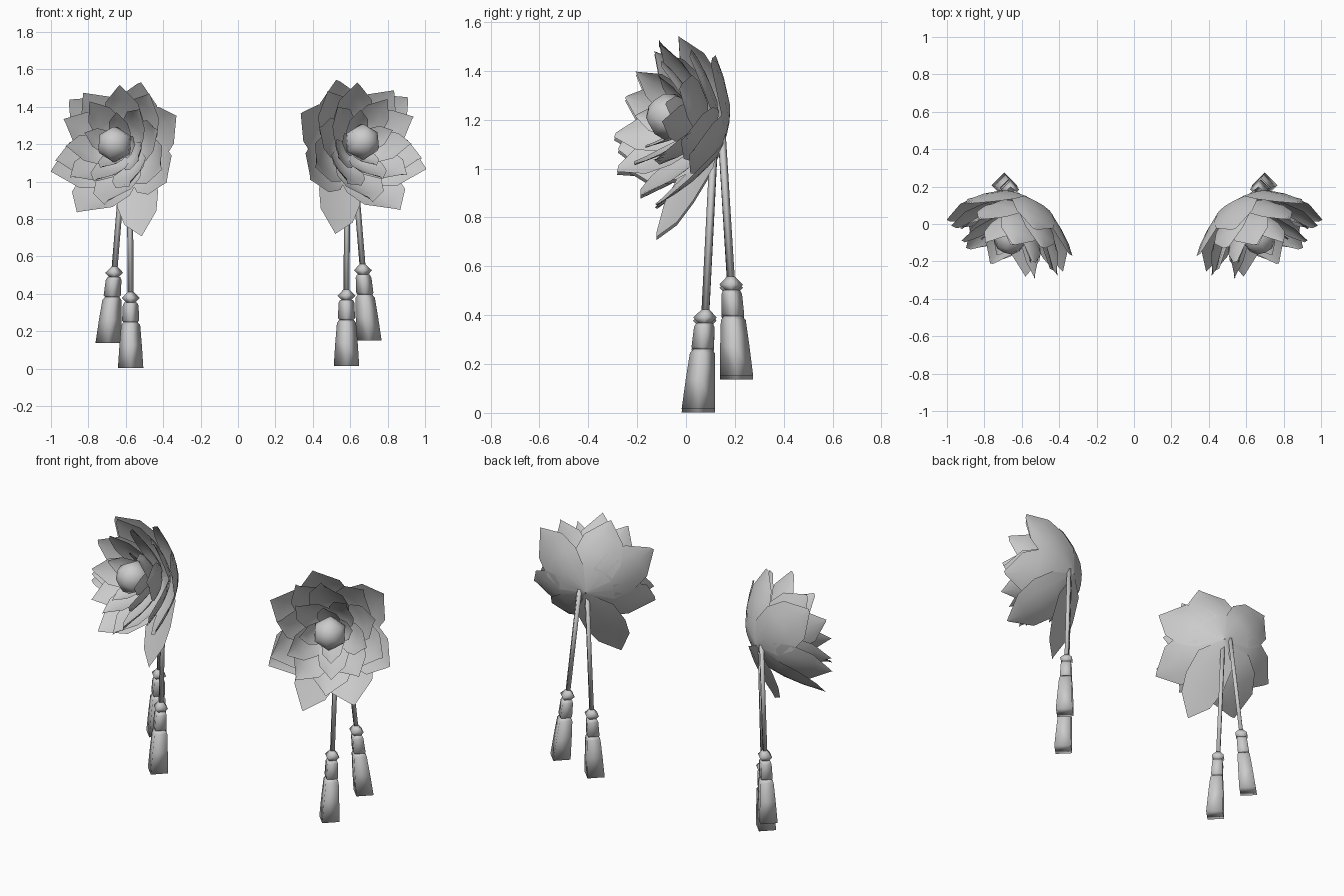
import bpy, bmesh, math, random
from mathutils import Vector, Matrix

cube = bpy.data.objects.get("Cube")
if cube:
    bpy.data.objects.remove(cube, do_unlink=True)

grey = bpy.data.materials.new("soft_grey")
grey.use_nodes = True
COLOUR = (0.6, 0.6, 0.6, 1)
grey.diffuse_color = COLOUR
grey.node_tree.nodes["Principled BSDF"].inputs["Base Color"].default_value = COLOUR

# Flower frame: local z is the facing direction, local y is up
TURN, TILT = math.radians(23), math.radians(14)
facing = Vector((math.sin(TURN) * math.cos(TILT), -math.cos(TURN) * math.cos(TILT), math.sin(TILT)))
across = Vector((math.cos(TURN), math.sin(TURN), 0))
up = facing.cross(across)
CENTRE = Vector((0.67, -0.08, 1.215))
FLOWER = Matrix.Translation(CENTRE) @ Matrix((across, up, facing)).transposed().to_4x4()


def finish(name, bm, side, closed):
    """Mirror to the wanted side and make a smooth object."""
    bmesh.ops.transform(bm, matrix=Matrix.Diagonal((side, 1, 1, 1)), verts=bm.verts)
    if side < 0:
        bmesh.ops.translate(bm, verts=bm.verts, vec=(0.006, 0, -0.013))
    if closed:
        bmesh.ops.recalc_face_normals(bm, faces=bm.faces)
    elif side < 0:
        bmesh.ops.reverse_faces(bm, faces=bm.faces)
    for f in bm.faces:
        f.smooth = True
    mesh = bpy.data.meshes.new(name)
    bm.to_mesh(mesh)
    bm.free()
    mesh.materials.append(grey)
    obj = bpy.data.objects.new(name, mesh)
    bpy.context.collection.objects.link(obj)


def add_petal(bm, angle, rows, lift):
    """A pointed petal lying on a cup; rows are (radius, height, half angle)."""
    grid = []
    for r, h, half in rows:
        line = []
        for s in (-1, -0.5, 0, 0.5, 1):
            a = math.radians(angle + s * half)
            # one edge sits slightly above the next petal
            rr = r * (1 + lift * s)
            line.append(bm.verts.new(FLOWER @ Vector((rr * math.cos(a), rr * math.sin(a), h))))
        grid.append(line)
    for lo, hi in zip(grid, grid[1:]):
        for i in range(4):
            bm.faces.new((lo[i], hi[i], hi[i + 1], lo[i + 1]))


def petal_rows(radius, height, base, width):
    """Cup section from the flower's back to the petal tip."""
    rise = height - base
    return [(0.003, base, 40),
            (radius * 0.42, base + rise * 0.16, width * 1.3),
            (radius * 0.64, base + rise * 0.42, width),
            (radius * 0.83, base + rise * 0.7, width * 0.62),
            (radius, height, 1.5)]


def lathe(bm, start, end, rings, sides=4):
    """Closed low-sided solid along a line; rings are (fraction, radius)."""
    start, end = Vector(start), Vector(end)
    loops = []
    for t, r in rings:
        c = start.lerp(end, t)
        loops.append([bm.verts.new(c + Vector((r * math.cos(k), r * math.sin(k), 0)))
                      for k in (math.tau * i / sides for i in range(sides))])
    for lo, hi in zip(loops, loops[1:]):
        for i in range(sides):
            j = (i + 1) % sides
            bm.faces.new((lo[i], lo[j], hi[j], hi[i]))
    for cap in (loops[0], loops[-1]):
        bm.faces.new(cap)


# Outer petals: (direction, tip radius, tip height)
OUTER = [(107, 0.355, -0.02), (39, 0.375, -0.02), (-25, 0.375, 0.0),
         (-68, 0.41, 0.02), (-149, 0.385, 0.0), (154, 0.37, -0.01)]
# Inner rings: (name, count, first direction, radius, height, base, half angle)
RINGS = [("second", 5, 56, 0.33, 0.04, -0.21, 37),
         ("third", 5, 92, 0.285, 0.085, -0.17, 37),
         ("fourth", 5, 60, 0.23, 0.11, -0.14, 36),
         ("inner", 4, 100, 0.15, 0.075, -0.11, 40)]
# Tassels: (name, cord top, knob, skirt bottom)
TASSELS = [("long", (0.585, 0.115, 1.12), (0.58, 0.08, 0.425), (0.58, 0.05, 0.015)),
           ("short", (0.615, 0.145, 1.17), (0.665, 0.183, 0.56), (0.70, 0.207, 0.15))]

for side, label in ((1, "left"), (-1, "right")):
    # Outer petals and the long drooping one
    bm = bmesh.new()
    for angle, r, h in OUTER:
        add_petal(bm, angle, petal_rows(r, h, -0.25, 36), 0.02)
    add_petal(bm, -109, [(0.003, -0.25, 40), (0.17, -0.225, 42), (0.3, -0.19, 24),
                         (0.4, -0.165, 14), (0.49, -0.14, 1)], 0.02)
    finish(label + "_outer_petals", bm, side, False)

    # Nested rings of smaller petals
    random.seed(4)
    for name, count, first, r, h, base, width in RINGS:
        bm = bmesh.new()
        for i in range(count):
            angle = first + 360 * i / count + random.uniform(-5, 5)
            size = random.uniform(0.96, 1.04)
            rows = petal_rows(r * size, h + random.uniform(-0.012, 0.012), base, width)
            add_petal(bm, angle, rows, 0.04)
        finish(f"{label}_{name}_petals", bm, side, False)

    # Round bud in the middle
    bm = bmesh.new()
    bmesh.ops.create_uvsphere(bm, u_segments=6, v_segments=6, radius=0.097,
                              matrix=FLOWER @ Matrix.Translation((0, 0, -0.015)))
    finish(label + "_bud", bm, side, True)

    # Cords and tassels
    for name, top, knob, bottom in TASSELS:
        prefix = f"{label}_{name}_tassel_"
        parts = {"knob": [(0, 0.014), (0.085, 0.048), (0.16, 0.018)],
                 "collar": [(0.14, 0.034), (0.18, 0.042), (0.38, 0.046), (0.41, 0.034)],
                 "skirt": [(0.4, 0.038), (0.44, 0.051), (0.7, 0.06), (1, 0.068)]}
        for part, rings in parts.items():
            bm = bmesh.new()
            lathe(bm, knob, bottom, rings)
            finish(prefix + part, bm, side, True)
        bm = bmesh.new()
        lathe(bm, top, Vector(knob).lerp(Vector(bottom), 0.03), [(0, 0.016), (1, 0.016)])
        finish(prefix + "cord", bm, side, True)
